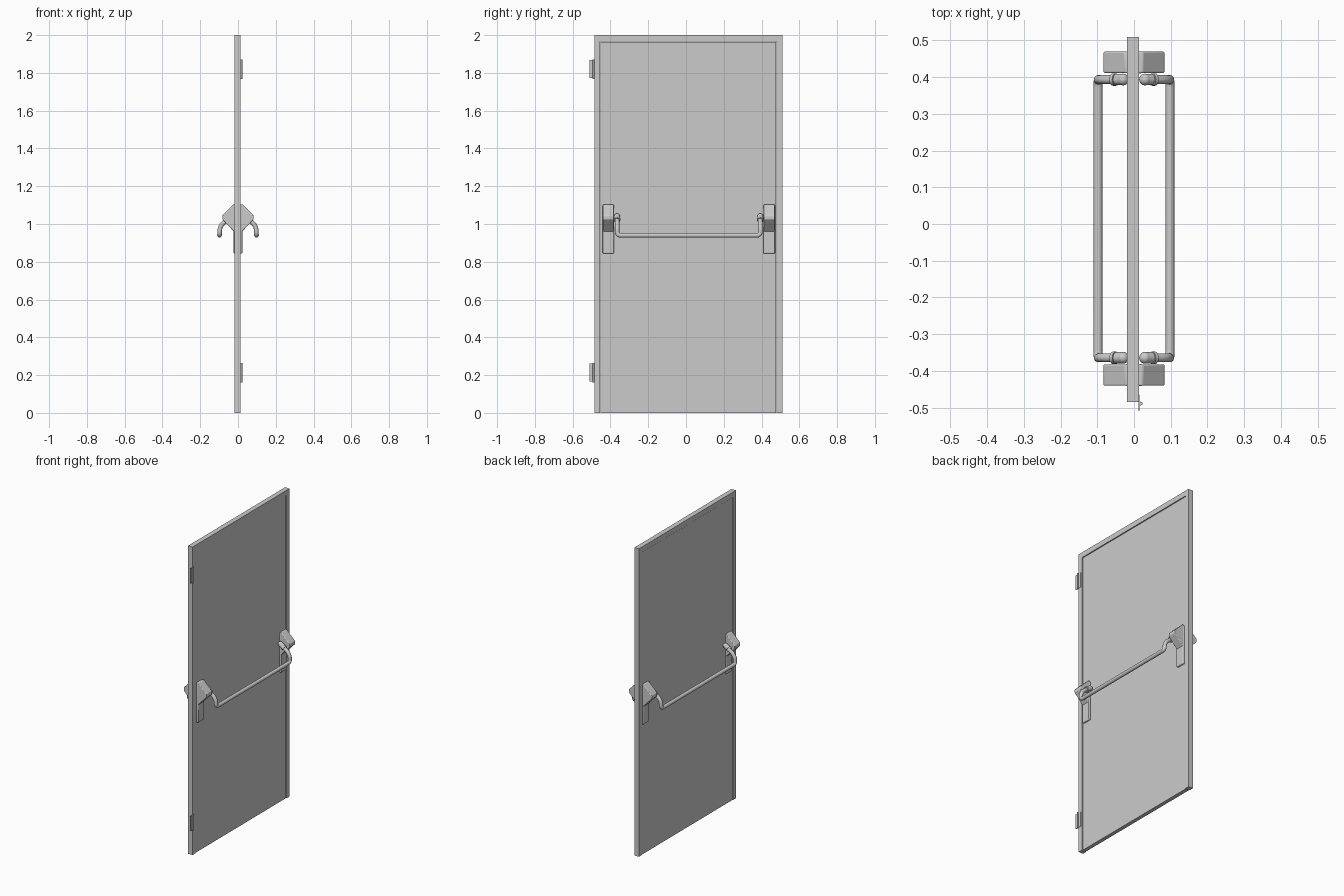
import bpy, bmesh, math
from mathutils import Vector

if "Cube" in bpy.data.objects:
    bpy.data.objects.remove(bpy.data.objects["Cube"])

CY = 0.0145  # y centre of the push bar hardware


def finish(name, bm, bevel=0, segs=3, mirror=(False, False), smooth=True):
    bmesh.ops.recalc_face_normals(bm, faces=bm.faces)
    me = bpy.data.meshes.new(name)
    bm.to_mesh(me)
    bm.free()
    ob = bpy.data.objects.new(name, me)
    bpy.context.collection.objects.link(ob)
    if any(mirror):
        ob.location.y = CY
    if smooth:
        bpy.ops.object.select_all(action='DESELECT')
        ob.select_set(True)
        bpy.context.view_layer.objects.active = ob
        bpy.ops.object.shade_smooth_by_angle(angle=math.radians(35))
    if bevel:
        m = ob.modifiers.new("bevel", 'BEVEL')
        m.width, m.segments, m.limit_method = bevel, segs, 'ANGLE'
    if any(mirror):
        m = ob.modifiers.new("mirror", 'MIRROR')
        m.use_axis = (mirror[0], mirror[1], False)
        m.use_mirror_merge = False
    return ob


def extrude(pts, vec):
    bm = bmesh.new()
    f = bm.faces.new([bm.verts.new(p) for p in pts])
    r = bmesh.ops.extrude_face_region(bm, geom=[f])
    vs = [v for v in r['geom'] if isinstance(v, bmesh.types.BMVert)]
    bmesh.ops.translate(bm, verts=vs, vec=vec)
    return bm


def box(lo, hi):
    (a, b, c), (d, e, f) = lo, hi
    return extrude([(a, b, c), (d, b, c), (d, e, c), (a, e, c)], (0, 0, f - c))


def fillet(pts, radii, n=8):
    pts = [Vector(p) for p in pts]
    out = [pts[0]]
    for i, r in enumerate(radii, 1):
        p = pts[i]
        a = p + (pts[i - 1] - p).normalized() * r
        b = p + (pts[i + 1] - p).normalized() * r
        for k in range(n + 1):
            t = k / n
            out.append(a * (1 - t) ** 2 + p * 2 * t * (1 - t) + b * t * t)
    return out + [pts[-1]]


def tube(pts, r):
    cu = bpy.data.curves.new("path", 'CURVE')
    cu.dimensions = '3D'
    cu.bevel_depth, cu.bevel_resolution, cu.use_fill_caps = r, 6, True
    sp = cu.splines.new('POLY')
    sp.points.add(len(pts) - 1)
    for q, p in zip(sp.points, pts):
        q.co = (*p, 1)
    tmp = bpy.data.objects.new("path", cu)
    bpy.context.collection.objects.link(tmp)
    dg = bpy.context.evaluated_depsgraph_get()
    me = bpy.data.meshes.new_from_object(tmp.evaluated_get(dg))
    bm = bmesh.new()
    bm.from_mesh(me)
    bpy.data.objects.remove(tmp)
    bpy.data.meshes.remove(me)
    return bm


# Door leaf, slightly recessed inside the frame
finish("door_panel", box((-0.016, -0.452, 0), (0.009, 0.477, 1.963)), smooth=False)

# U-shaped frame: two jambs and a head
frame = [(-0.485, 0), (-0.485, 2), (0.51, 2), (0.51, 0),
         (0.48, 0), (0.48, 1.966), (-0.455, 1.966), (-0.455, 0)]
finish("door_frame", extrude([(-0.019, y, z) for y, z in frame], (0.032, 0, 0)), smooth=False)

# Hinges: thin leaf with a knuckle and pin
for label, z in (("lower", 0.213), ("upper", 1.82)):
    finish(label + "_hinge_leaf", box((0.012, -0.51, z - 0.048), (0.015, -0.465, z + 0.048)), smooth=False)
    finish(label + "_hinge_knuckle", tube([(0.018, -0.489, z - 0.052), (0.018, -0.489, z + 0.052)], 0.005))

# End housings: wedge-shaped case over a tall back plate
case = [(0.01, 1.104), (0.024, 1.104), (0.083, 1.045), (0.083, 1.025), (0.018, 0.956), (0.01, 0.956)]
finish("bar_housing", extrude([(x, 0.397, z) for x, z in case], (0, 0.058, 0)),
       bevel=0.005, mirror=(True, True))
finish("bar_back_plate", box((0.008, 0.396, 0.843), (0.023, 0.456, 1.1)),
       bevel=0.005, mirror=(True, True))

# Push bars with bent arms, one on each side of the door
A = 0.379
bar = [(0.03, -A, 1.04), (0.096, -A, 0.992), (0.098, -A, 0.94),
       (0.098, A, 0.94), (0.096, A, 0.992), (0.03, A, 1.04)]
finish("push_bar", tube(fillet(bar, (0.03, 0.02, 0.02, 0.03)), 0.012), mirror=(True, False))

# Arm sockets: domed end and a collar ring
start, way = Vector(bar[-1]), (Vector(bar[-2]) - Vector(bar[-1])).normalized()
bm = bmesh.new()
bmesh.ops.create_uvsphere(bm, u_segments=20, v_segments=12, radius=0.016)
bmesh.ops.translate(bm, verts=bm.verts, vec=start)
finish("socket_dome", bm, mirror=(True, True))
finish("socket_sleeve", tube([start, start + way * 0.022], 0.0155), mirror=(True, True))
finish("socket_collar", tube([start + way * 0.024, start + way * 0.034], 0.017),
       bevel=0.002, mirror=(True, True))
